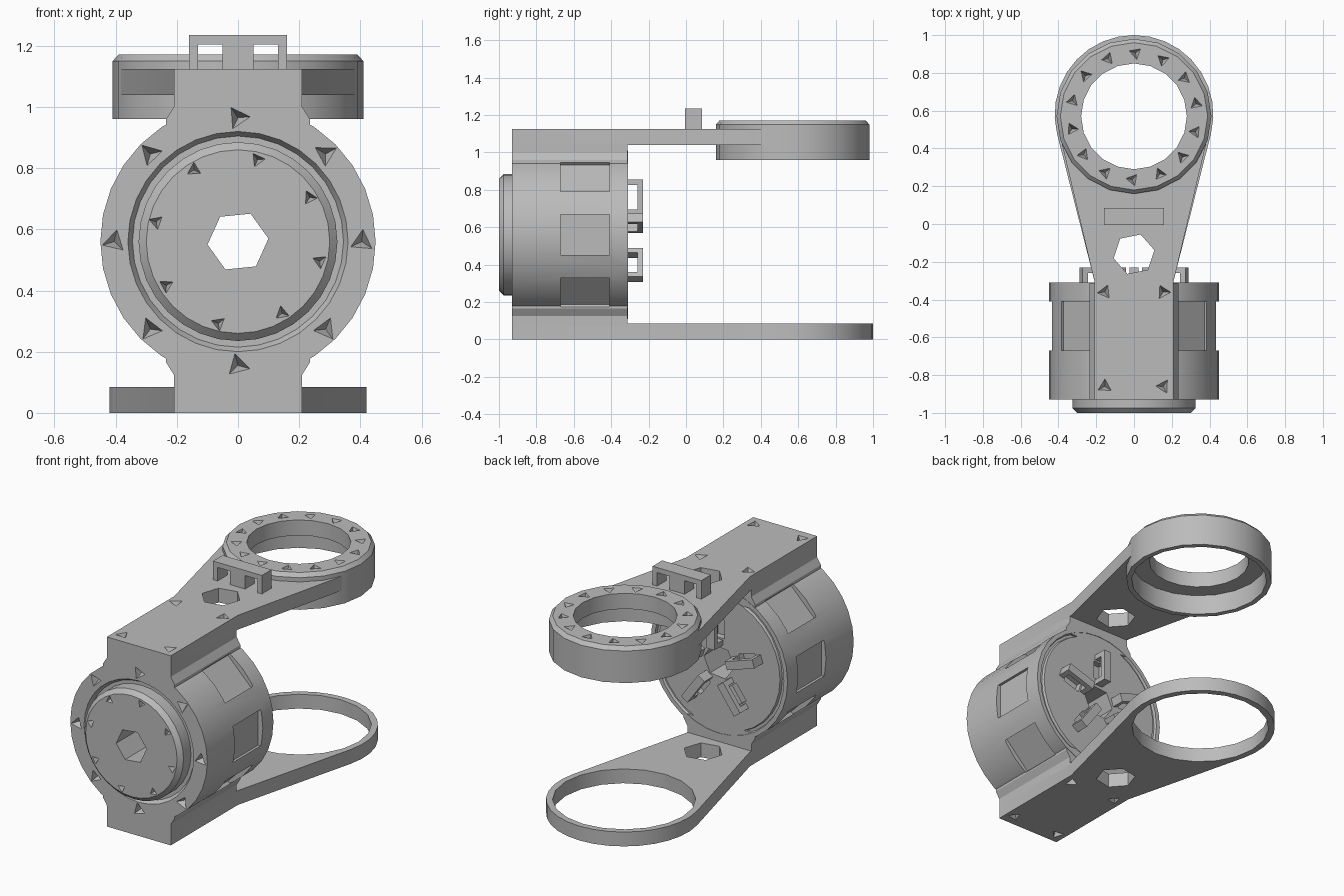
import bpy, bmesh, math, random
from math import sin, cos, pi, radians
from mathutils import Matrix, Vector

random.seed(3)
if "Cube" in bpy.data.objects:
    bpy.data.objects.remove(bpy.data.objects["Cube"])

grey = bpy.data.materials.new("plain grey")
grey.use_nodes = True
grey.diffuse_color = (0.5, 0.5, 0.5, 1)
grey.node_tree.nodes["Principled BSDF"].inputs["Base Color"].default_value = (0.5, 0.5, 0.5, 1)

MID = 0.56        # height of the housing axis
TOP = 1.125       # top of the upper arm
TO_Y = Matrix.Rotation(pi / 2, 4, 'X')   # local z becomes -y


def finish(bm, name):
    bmesh.ops.recalc_face_normals(bm, faces=bm.faces)
    me = bpy.data.meshes.new(name)
    bm.to_mesh(me)
    bm.free()
    me.materials.append(grey)
    ob = bpy.data.objects.new(name, me)
    bpy.context.collection.objects.link(ob)
    return ob


def lathe(name, profile, sides, matrix, closed=False):
    """Revolve (radius, height) points; ends are capped unless closed."""
    bm = bmesh.new()
    rings = [[bm.verts.new(matrix @ Vector((r * cos(2 * pi * i / sides), r * sin(2 * pi * i / sides), h)))
              for i in range(sides)] for r, h in profile]
    pairs = list(zip(rings, rings[1:]))
    if closed:
        pairs.append((rings[-1], rings[0]))
    else:
        bm.faces.new(rings[0])
        bm.faces.new(rings[-1])
    for a, b in pairs:
        for i in range(sides):
            j = (i + 1) % sides
            bm.faces.new((a[i], a[j], b[j], b[i]))
    return finish(bm, name)


def prism(name, outline, low, high, matrix=Matrix()):
    """Extrude a flat outline along local z."""
    bm = bmesh.new()
    face = bm.faces.new([bm.verts.new((x, y, low)) for x, y in outline])
    out = bmesh.ops.extrude_face_region(bm, geom=[face])
    bmesh.ops.translate(bm, vec=(0, 0, high - low),
                        verts=[v for v in out["geom"] if isinstance(v, bmesh.types.BMVert)])
    bm.transform(matrix)
    return finish(bm, name)


def boxes(name, parts, matrix=Matrix()):
    """Several boxes, each given as centre and size."""
    bm = bmesh.new()
    for centre, size in parts:
        bmesh.ops.create_cube(bm, size=1, matrix=matrix @ Matrix.Translation(centre)
                              @ Matrix.Diagonal((*size, 1)))
    return finish(bm, name)


def combine(ob, tool, operation='DIFFERENCE'):
    mod = ob.modifiers.new("combine", 'BOOLEAN')
    mod.operation, mod.solver, mod.object = operation, 'EXACT', tool
    bpy.context.view_layer.objects.active = ob
    bpy.ops.object.modifier_apply(modifier=mod.name)
    bpy.data.objects.remove(tool)


def dimples(ob, places, direction, size=0.04):
    """Cut small three-sided screw pockets, pointing along direction."""
    turn = Vector(direction).to_track_quat('Z', 'Y').to_matrix().to_4x4()
    bm = bmesh.new()
    for p in places:
        bmesh.ops.create_cone(bm, cap_ends=True, segments=3, radius1=size * 2, radius2=0, depth=0.1,
                              matrix=Matrix.Translation(p) @ turn
                              @ Matrix.Rotation(random.uniform(0, 2 * pi), 4, 'Z'))
    combine(ob, finish(bm, "pocket_cutter"))


def around(n, r, start=0.0):
    return [(r * cos(start + 2 * pi * i / n), r * sin(start + 2 * pi * i / n)) for i in range(n)]


# Drum housing with front groove, stepped boss and shallow rear groove
axis = Matrix.Translation((0, 0, MID)) @ TO_Y
housing = lathe("drum_housing", [(0.40, 0.31), (0.405, 0.325), (0.42, 0.325), (0.425, 0.31), (0.45, 0.31),
                                 (0.45, 0.93), (0.36, 0.93), (0.345, 0.905), (0.325, 0.905),
                                 (0.325, 0.975), (0.30, 1.0)], 32, axis)

# Saddle blocks joining the drum to the two arms
for flip in (False, True):
    outline = [(-0.235, 0.93), (-0.235, 0.96), (-0.21, 1.0), (-0.21, 1.05),
               (0.21, 1.05), (0.21, 1.0), (0.235, 0.96), (0.235, 0.93)]
    if flip:
        outline = [(x, TOP - z) for x, z in outline]
    combine(housing, prism("saddle", outline, 0.312, 0.93, TO_Y), 'UNION')

# Hexagonal bore through the drum
combine(housing, prism("bore", around(6, 0.1, 0.1), 0, 1.2, axis))

# Shallow side windows
for base in (0, pi):
    for step in (-1, 0, 1):
        spin = Matrix.Translation((0, 0, MID)) @ Matrix.Rotation(base + step * pi / 4, 4, 'Y')
        combine(housing, boxes("window", [((0.455, -0.54, 0), (0.07, 0.26, 0.215))], spin))

# Rear hoops with a slot below each
for i in range(5):
    spin = (Matrix.Translation((0, 0, MID))
            @ Matrix.Rotation(-pi / 2 + i * 2 * pi / 5, 4, 'Y'))
    combine(housing, boxes("slot", [((0.20, -0.31, 0), (0.11, 0.08, 0.07))], spin))
    boxes(f"rear_hoop_{i + 1}", [((0.20, -0.245, 0), (0.19, 0.03, 0.05)),
                                 ((0.12, -0.29, 0), (0.03, 0.07, 0.05)),
                                 ((0.28, -0.29, 0), (0.03, 0.07, 0.05))], spin)

# Screw pockets on the drum front and boss
dimples(housing, [(x, -0.93, MID + z) for x, z in around(8, 0.405, pi / 2)], (0, 1, 0))
dimples(housing, [(x, -1.0, MID + z) for x, z in around(8, 0.275, 0.55)], (0, 1, 0), 0.025)


def arm(name, low, high, centre, radius, hole):
    """Flat arm: straight strip, then tangent sides into a round eye."""
    arc = [radians(-14 + 208 * i / 18) for i in range(19)]
    outline = ([(-0.21, -0.93), (0.21, -0.93), (0.21, -0.30)]
               + [(radius * cos(a), centre + radius * sin(a)) for a in arc] + [(-0.21, -0.30)])
    ob = prism(name, outline, low, high)
    combine(ob, prism("eye_cutter", [(x, y + centre) for x, y in around(20, hole)], low - 1, high + 1))
    combine(ob, prism("cable_hole", [(x, y - 0.16) for x, y in around(6, 0.11, 0.2)], low - 1, high + 1))
    return ob


screws = [(x, y) for x in (-0.155, 0.155) for y in (-0.86, -0.36)]

# Lower arm with a thin open ring
lower = arm("lower_arm", 0, 0.085, 0.58, 0.42, 0.385)
dimples(lower, [(x, y, 0) for x, y in screws], (0, 0, 1))

# Upper arm with a deep cupped ring
upper = arm("upper_arm", 1.04, TOP, 0.57, 0.405, 0.395)
dimples(upper, [(x, y, TOP) for x, y in screws], (0, 0, -1))
ring = lathe("upper_ring", [(0.41, 0.96), (0.41, 1.15), (0.39, 1.172), (0.28, 1.172), (0.28, 1.08),
                            (0.38, 1.08), (0.38, 0.96)], 20, Matrix.Translation((0, 0.57, 0)), True)
dimples(ring, [(x, y + 0.57, 1.172) for x, y in around(14, 0.335, 0.2)], (0, 0, -1), 0.035)

# Strap bridge on top of the upper arm
boxes("strap_bridge", [((0, 0.04, 1.22), (0.32, 0.09, 0.03)), ((0, 0.04, 1.165), (0.10, 0.09, 0.1)),
                       ((-0.145, 0.04, 1.165), (0.03, 0.09, 0.1)),
                       ((0.145, 0.04, 1.165), (0.03, 0.09, 0.1))])

# Smooth the curved walls and keep crisp edges
for ob in bpy.context.collection.objects:
    if ob.type == 'MESH' and ob.data.materials and ob.data.materials[0] == grey:
        bpy.ops.object.select_all(action='DESELECT')
        ob.select_set(True)
        bpy.context.view_layer.objects.active = ob
        bpy.ops.object.shade_smooth_by_angle(angle=radians(25))
